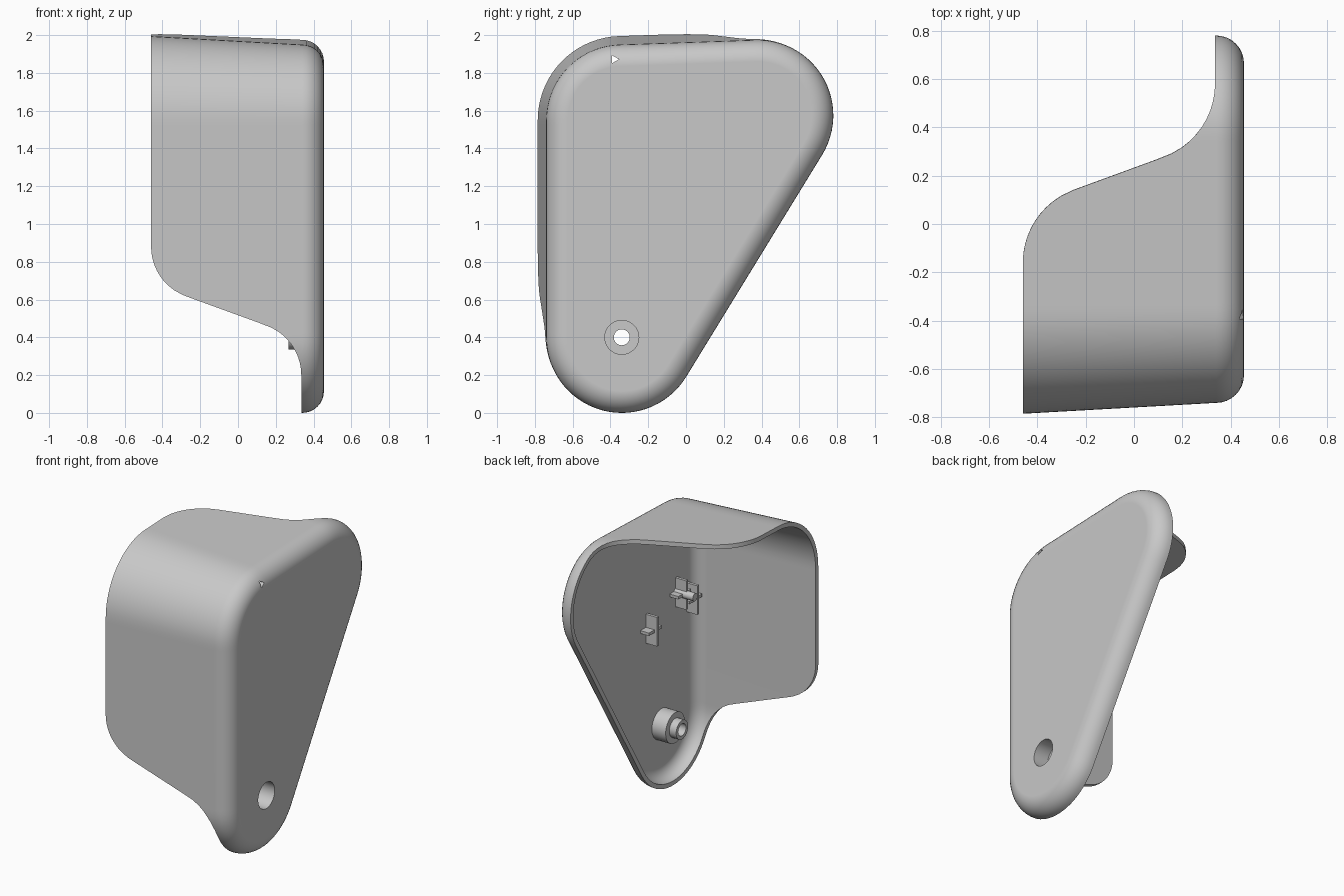
import bpy, bmesh, math
from mathutils import Vector, Matrix

if "Cube" in bpy.data.objects:
    bpy.data.objects.remove(bpy.data.objects["Cube"])

grey = bpy.data.materials.new("plain_grey")
grey.use_nodes = True
COLOUR = (0.58, 0.58, 0.58, 1)
grey.diffuse_color = COLOUR
grey.node_tree.nodes["Principled BSDF"].inputs["Base Color"].default_value = COLOUR

OUTER, LIP, OPEN = 0.455, 0.335, -0.46      # x of face, low rim and open end
WALL, RADIUS = 0.03, 0.4
CORNERS = [Vector((-0.34, 0.4)), Vector((0.38, 1.575)), Vector((-0.34, 1.55))]


def finish(name, bm, angle=35):
    bmesh.ops.recalc_face_normals(bm, faces=bm.faces)
    mesh = bpy.data.meshes.new(name)
    bm.to_mesh(mesh)
    bm.free()
    obj = bpy.data.objects.new(name, mesh)
    bpy.context.collection.objects.link(obj)
    mesh.materials.append(grey)
    smooth(obj, angle)
    return obj


def smooth(obj, angle):
    bpy.ops.object.select_all(action='DESELECT')
    obj.select_set(True)
    bpy.context.view_layer.objects.active = obj
    bpy.ops.object.shade_smooth_by_angle(angle=math.radians(angle))


def outline():
    """Rounded triangle as (point, outward normal) pairs."""
    result = []
    for i, c in enumerate(CORNERS):
        before, after = c - CORNERS[i - 1], CORNERS[(i + 1) % 3] - c
        a0 = math.atan2(-before.x, before.y)
        a1 = math.atan2(-after.x, after.y)
        sweep = (a1 - a0) % math.tau
        n = round(sweep / math.radians(5))
        for k in range(n + 1):
            a = a0 + sweep * k / n
            normal = Vector((math.cos(a), math.sin(a)))
            result.append((c + normal * RADIUS, normal))
        # straight side up to the next corner
        steps = round(after.length / 0.025)
        for k in range(1, steps):
            result.append((c + after * k / steps + normal * RADIUS, normal))
    return result


def s_curve(t, total):
    """Rim position: two arcs joined by a straight slope."""
    rise, slope, a = LIP - OPEN, math.tan(math.radians(70)), math.radians(70)
    r = (slope * total - rise) / (2 * (slope * math.sin(a) - 1 + math.cos(a)))
    t = min(max(t, 0), total)
    reach = r * math.sin(a)
    if t < reach:
        return OPEN + r - math.sqrt(r * r - t * t)
    if t > total - reach:
        return LIP - r + math.sqrt(r * r - (total - t) ** 2)
    return OPEN + r * (1 - math.cos(a)) + slope * (t - reach)


def rim(p):
    if 0.854 * p.x - 0.521 * p.y > -0.4:     # along the slanted side
        return LIP
    return max(s_curve(p.x + 0.16, 0.74), s_curve(0.88 - p.y, 0.68))


def skin(bm, path, inset, face_x, fillet):
    """One side of the shell: flat face, fillet and drafted wall; gives the rim."""
    rings = []
    for k in range(9):
        a = math.pi / 2 * k / 8
        x = face_x - (face_x - LIP - 0.005) * (1 - math.cos(a))
        d = -inset - fillet * (1 - math.sin(a))
        rings.append([bm.verts.new((x, *(p + n * d))) for p, n in path])
    last = []
    for p, n in path:
        x = rim(p)
        d = -inset + 0.045 * (LIP - x) / (LIP - OPEN)
        last.append(bm.verts.new((x, *(p + n * d))))
    rings.append(last)
    bm.faces.new(rings[0])
    for a, b in zip(rings, rings[1:]):
        bridge(bm, a, b)
    return last


def bridge(bm, a, b):
    n = len(a)
    for i in range(n):
        j = (i + 1) % n
        bm.faces.new((a[i], a[j], b[j], b[i]))


def cylinder(bm, x0, x1, y, z, r, sides=32):
    m = Matrix.Translation(((x0 + x1) / 2, y, z)) @ Matrix.Rotation(math.pi / 2, 4, 'Y')
    bmesh.ops.create_cone(bm, cap_ends=True, segments=sides, radius1=r, radius2=r,
                          depth=abs(x1 - x0), matrix=m)


def box(bm, lo, hi):
    lo, hi = Vector(lo), Vector(hi)
    m = Matrix.Translation((lo + hi) / 2) @ Matrix.Diagonal((*(hi - lo), 1))
    bmesh.ops.create_cube(bm, size=1, matrix=m)


# Cover shell
bm = bmesh.new()
path = outline()
bridge(bm, skin(bm, path, 0, OUTER, 0.115),
       skin(bm, path, WALL, OUTER - WALL, 0.085))
shell = finish("cover_shell", bm)

# Screw opening and small slot cut through the shell
HY, HZ = CORNERS[0]
bm = bmesh.new()
cylinder(bm, 0.38, 0.5, HY, HZ, 0.09, 48)
cylinder(bm, 0.34, 0.5, -0.38, 1.872, 0.025, 3)
cutter = finish("opening_cutter", bm)
cutter.hide_render = True
mod = shell.modifiers.new("openings", 'BOOLEAN')
mod.object = cutter
mod.solver = 'EXACT'
smooth(shell, 35)
bpy.ops.object.modifier_apply(modifier=mod.name)
bpy.data.objects.remove(cutter)
smooth(shell, 35)
shell.modifiers.new("even_shading", 'WEIGHTED_NORMAL').keep_sharp = True

# Screw boss: counterbored cup with a narrow tube
profile = [(0.44, 0.105), (0.32, 0.105), (0.32, 0.065), (0.268, 0.065),
           (0.268, 0.042), (0.345, 0.042), (0.345, 0.09), (0.44, 0.09)]
bm = bmesh.new()
loops = []
for x, r in profile:
    angles = [math.tau * k / 48 for k in range(48)]
    loops.append([bm.verts.new((x, HY + r * math.cos(a), HZ + r * math.sin(a)))
                  for a in angles])
for i in range(len(loops)):
    bridge(bm, loops[i - 1], loops[i])
finish("screw_boss", bm)

# Inner clips: crossed fins standing on the inside of the face
INSIDE = OUTER - WALL + 0.005
for name, y, z in (("upper_clip", -0.5, 1.25), ("front_clip", -0.62, 1.17),
                   ("rear_clip", -0.18, 1.12)):
    bm = bmesh.new()
    box(bm, (INSIDE - 0.09, y - 0.01, z - 0.1), (INSIDE, y + 0.01, z + 0.1))
    box(bm, (INSIDE - 0.07, y - 0.07, z - 0.01), (INSIDE, y + 0.07, z + 0.01))
    finish(name, bm)

# Locating pin on the upper clip
bm = bmesh.new()
cylinder(bm, INSIDE - 0.15, INSIDE, -0.5, 1.25, 0.027, 20)
finish("locating_pin", bm)
